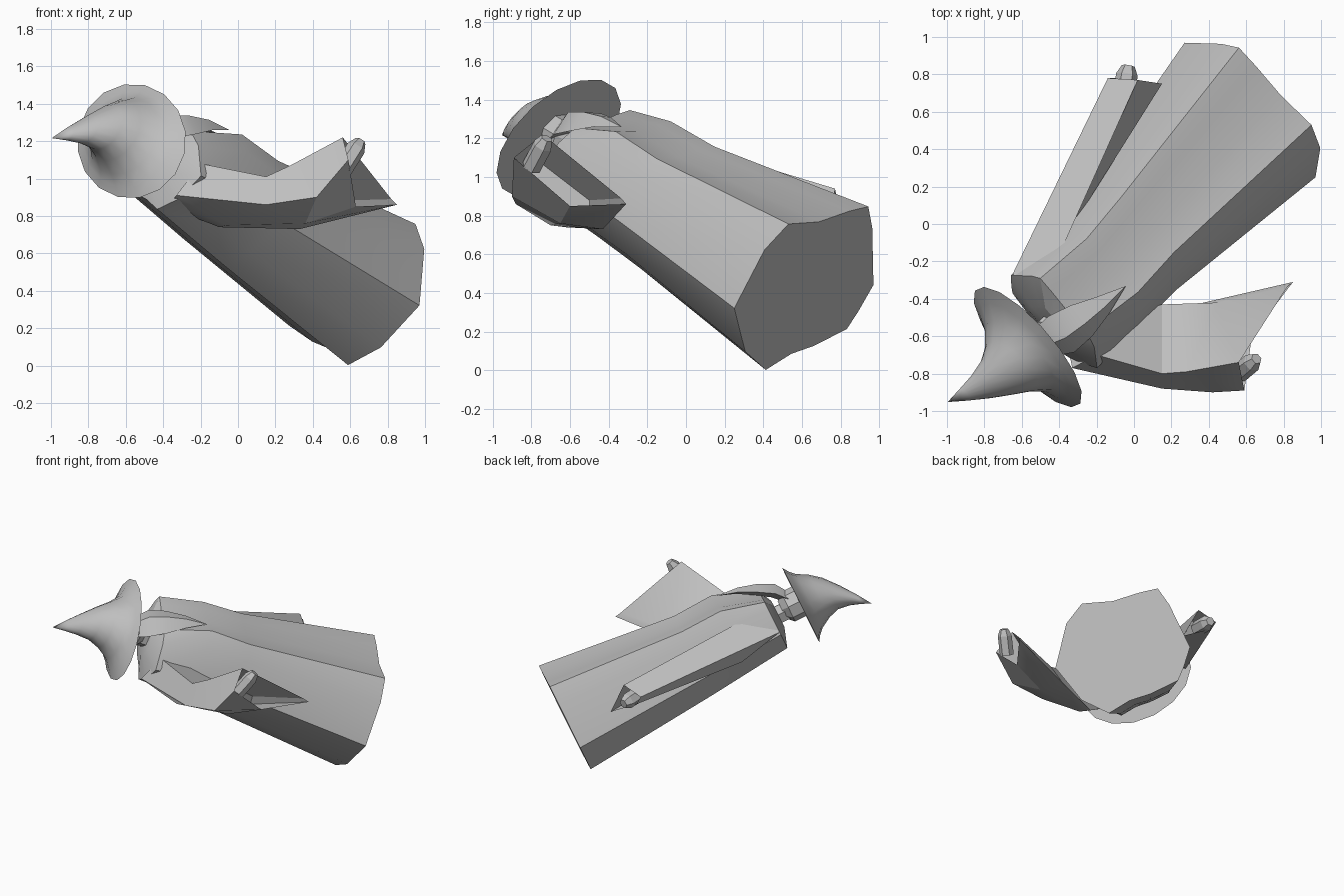
import bpy, bmesh, math
from mathutils import Vector, Quaternion

if "Cube" in bpy.data.objects:
    bpy.data.objects.remove(bpy.data.objects["Cube"], do_unlink=True)

# One plain grey for the whole figure
GREY = (0.52, 0.52, 0.52, 1.0)
grey = bpy.data.materials.new("plain grey")
grey.use_nodes = True
grey.diffuse_color = GREY
grey.node_tree.nodes["Principled BSDF"].inputs["Base Color"].default_value = GREY

# Leaning, slightly rolled frame: side, chest and up directions from the hem centre
up = Vector((-0.622, -0.672, 0.402)).normalized()
side = Vector((0.68, -0.72, -0.15))
side = Quaternion(up, math.radians(-17)) @ (side - up * side.dot(up)).normalized()
chest = up.cross(side)
HEM = Vector((0.64, 0.62, 0.43))


def lean(s, c, u):
    return HEM + side * s + chest * c + up * u


def loft(name, rings, smooth=None):
    """Skin equal-length rings of points and close both ends."""
    bm = bmesh.new()
    rows = [[bm.verts.new(p) for p in ring] for ring in rings]
    n = len(rows[0])
    for a, b in zip(rows, rows[1:]):
        for i in range(n):
            j = (i + 1) % n
            bm.faces.new((a[i], a[j], b[j], b[i]))
    bm.faces.new(rows[0])
    bm.faces.new(rows[-1])
    bmesh.ops.remove_doubles(bm, verts=bm.verts, dist=0.0005)
    bmesh.ops.recalc_face_normals(bm, faces=bm.faces)
    mesh = bpy.data.meshes.new(name)
    bm.to_mesh(mesh)
    bm.free()
    mesh.materials.append(grey)
    obj = bpy.data.objects.new(name, mesh)
    bpy.context.collection.objects.link(obj)
    if smooth:
        bpy.ops.object.select_all(action="DESELECT")
        obj.select_set(True)
        bpy.context.view_layer.objects.active = obj
        bpy.ops.object.shade_smooth_by_angle(angle=math.radians(smooth))
    return obj


def oval(s, c, u, rs, rc, n):
    return [lean(s + rs * math.cos(math.tau * i / n),
                 c + rc * math.sin(math.tau * i / n), u) for i in range(n)]


def prism(name, start, end, radius, n=6):
    """Bevelled rod between two points."""
    a, b = Vector(start), Vector(end)
    turn = (b - a).to_track_quat("Z", "Y").to_matrix()
    rings = []
    for t, k in ((0, 1), (0.75, 1), (1, 0.6)):
        rings.append([a.lerp(b, t) + turn @ Vector((radius * k * math.cos(math.tau * i / n),
                      radius * k * math.sin(math.tau * i / n), 0)) for i in range(n)])
    return loft(name, rings)


# Robe: the hem outline, narrowed towards the shoulders
hem = [(0.27, 0.37), (0.495, 0.114), (0.434, -0.19), (0.30, -0.372), (0.12, -0.36),
       (-0.04, -0.388), (-0.266, -0.395), (-0.35, -0.326), (-0.461, -0.215),
       (-0.471, 0.139), (-0.451, 0.285), (-0.318, 0.321), (-0.109, 0.358), (0.099, 0.448)]
levels = [(0, 1, 1, 1), (1.05, 0.72, 0.74, 0.78), (1.37, 0.69, 0.77, 0.70),
          (1.69, 0.69, 0.47, 0.62), (1.74, 0.3, 0.25, 0.25)]
loft("robe", [[lean(s * w, c * (front if c > 0 else back), u) for s, c in hem]
              for u, w, front, back in levels], 25)

# Neck, head and flowing beard
loft("neck", [oval(0, 0, u, 0.075, 0.075, 6) for u in (1.70, 1.84)])
loft("head", [oval(0, 0.02, u, r, r, 8) for u, r in ((1.78, 0.07), (1.83, 0.12), (1.93, 0.12))], 30)
beard = [(0.10, 1.86, 0.10), (0.19, 1.79, 0.13), (0.25, 1.68, 0.11),
         (0.30, 1.55, 0.06), (0.325, 1.40, 0.001)]
loft("beard", [[lean(-w, c - 0.3 * w, u), lean(0, c + 0.2 * w, u + 0.2 * w),
                lean(w, c - 0.3 * w, u), lean(0, c - 0.4 * w, u - 0.3 * w)]
               for c, u, w in beard], 40)

# Hat: wide oval brim running into a cone that bends backwards
hat = [(-0.016, -0.01, 1.92, 0.435, 0.305), (-0.016, -0.01, 1.95, 0.345, 0.26),
       (-0.015, -0.01, 1.99, 0.255, 0.22), (-0.01, -0.01, 2.07, 0.18, 0.175),
       (-0.01, -0.03, 2.15, 0.13, 0.13), (-0.015, -0.09, 2.24, 0.082, 0.082),
       (-0.025, -0.16, 2.32, 0.04, 0.04), (-0.034, -0.23, 2.39, 0.0, 0.0)]
loft("hat", [oval(*ring, 16) for ring in hat], 50)

# Left sleeve: rings of upper, outer, lower, hanging and inner edge, then the cuff hollow
loft("left_sleeve", [
    [(-0.2, -0.70, 1.08), (-0.33, -0.77, 0.91), (-0.36, -0.62, 0.87),
     (-0.38, -0.5, 0.85), (-0.08, -0.5, 1.0)],
    [(0.15, -0.80, 1.01), (0.15, -0.88, 0.86), (-0.06, -0.70, 0.75),
     (-0.10, -0.62, 0.74), (0.15, -0.43, 0.86)],
    [(0.28, -0.79, 1.07), (0.42, -0.90, 0.90), (0.36, -0.65, 0.76),
     (0.33, -0.43, 0.73), (0.45, -0.42, 0.82)],
    [(0.56, -0.74, 1.22), (0.59, -0.89, 1.10), (0.63, -0.60, 0.85),
     (0.85, -0.31, 0.86), (0.82, -0.335, 0.89)],
    [(0.40, -0.76, 1.08), (0.44, -0.83, 0.98), (0.45, -0.62, 0.82),
     (0.46, -0.50, 0.81), (0.48, -0.50, 0.88)]], 25)

# Right sleeve: upper, outer, lower and hanging edge, then the cuff hollow
loft("right_sleeve", [
    [(-0.47, -0.32, 1.27), (-0.65, -0.27, 1.15), (-0.50, 0.0, 0.97), (-0.34, -0.03, 1.06)],
    [(0.02, 0.77, 0.94), (-0.14, 0.78, 0.89), (-0.10, 0.78, 0.82), (0.15, 0.75, 0.68)],
    [(-0.06, 0.6, 0.95), (-0.16, 0.6, 0.91), (-0.13, 0.6, 0.86), (0.03, 0.6, 0.78)]])

# Hands
prism("left_hand", (0.56, -0.80, 1.05), (0.655, -0.72, 1.20), 0.052)
prism("right_hand", (-0.06, 0.66, 0.86), (-0.03, 0.845, 0.83), 0.058)
